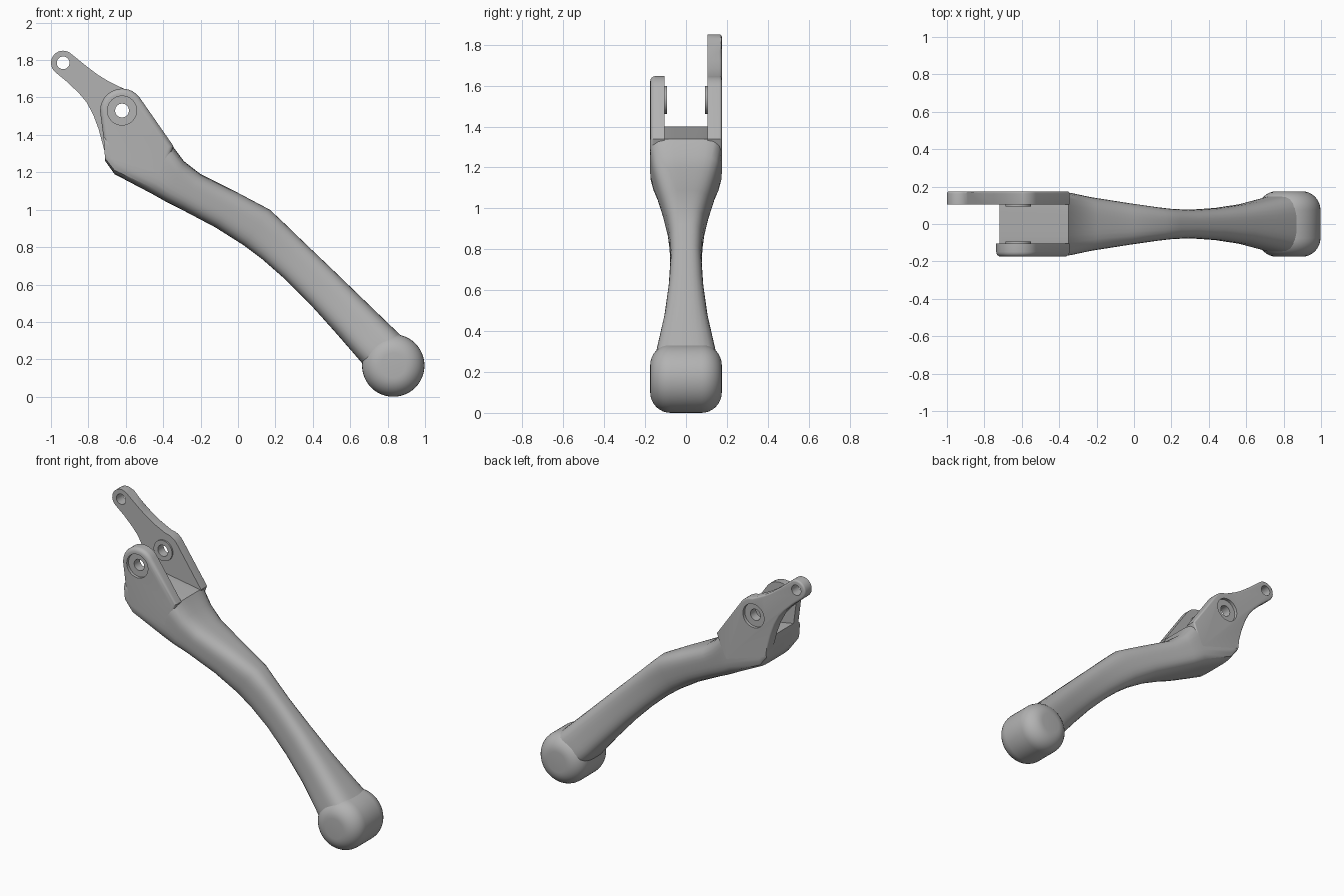
import bpy, bmesh
from math import sin, cos, radians, pi
from mathutils import Matrix

cube = bpy.data.objects.get("Cube")
if cube:
    bpy.data.objects.remove(cube)

metal = bpy.data.materials.new("grey metal")
metal.use_nodes = True
GREY = (0.45, 0.45, 0.45, 1)
metal.diffuse_color = GREY
metal.node_tree.nodes["Principled BSDF"].inputs["Base Color"].default_value = GREY

PIVOT = (-0.62, 1.53)
ARM_TIP = (-0.935, 1.785)


def finish(name, bm):
    bmesh.ops.recalc_face_normals(bm, faces=bm.faces)
    mesh = bpy.data.meshes.new(name)
    bm.to_mesh(mesh)
    bm.free()
    obj = bpy.data.objects.new(name, mesh)
    mesh.materials.append(metal)
    bpy.context.collection.objects.link(obj)
    return obj


def smooth(obj):
    bpy.ops.object.select_all(action="DESELECT")
    obj.select_set(True)
    bpy.context.view_layer.objects.active = obj
    bpy.ops.object.shade_smooth_by_angle(angle=radians(32))


def disc(name, centre, radius, y0, y1, bevel=0, sides=40):
    """Cylinder along y with optionally rounded rims."""
    bm = bmesh.new()
    place = Matrix.Translation((centre[0], (y0 + y1) / 2, centre[1])) @ Matrix.Rotation(pi / 2, 4, "X")
    bmesh.ops.create_cone(bm, cap_ends=True, segments=sides, radius1=radius, radius2=radius,
                          depth=abs(y1 - y0), matrix=place)
    if bevel:
        rims = [e for e in bm.edges if abs(e.verts[0].co.y - e.verts[1].co.y) < 1e-5]
        bmesh.ops.bevel(bm, geom=rims, offset=bevel, segments=8, profile=0.5, affect="EDGES")
    return finish(name, bm)


def cut(obj, cutter):
    mod = obj.modifiers.new("cut", "BOOLEAN")
    mod.operation, mod.solver, mod.object = "DIFFERENCE", "EXACT", cutter
    bpy.ops.object.select_all(action="DESELECT")
    bpy.context.view_layer.objects.active = obj
    obj.select_set(True)
    bpy.ops.object.modifier_apply(modifier=mod.name)
    bpy.data.objects.remove(cutter)


def arc(centre, radius, start, end, steps):
    angles = [radians(start + (end - start) * i / steps) for i in range(steps + 1)]
    return [(centre[0] + radius * cos(a), centre[1] + radius * sin(a)) for a in angles]


def cheek(name, outline, side, bevel):
    """Fork plate with a rounded outer rim, pivot hole, recess and inner boss."""
    inner, outer = 0.104 * side, 0.175 * side
    bm = bmesh.new()
    face = bm.faces.new([bm.verts.new((x, inner, z)) for x, z in outline])
    ext = bmesh.ops.extrude_face_region(bm, geom=[face])
    for v in ext["geom"]:
        if isinstance(v, bmesh.types.BMVert):
            v.co.y = outer
    rim = [e for e in bm.edges if all(abs(v.co.y - outer) < 1e-5 for v in e.verts)
           and max(v.co.z for v in e.verts) > 1.31]
    bmesh.ops.bevel(bm, geom=rim, offset=bevel, segments=4, profile=0.5, affect="EDGES")
    plate = finish(name, bm)
    cut(plate, disc("recess", PIVOT, 0.078, outer - 0.02 * side, outer + 0.05 * side))
    cut(plate, disc("bore", PIVOT, 0.037, 0.05 * side, 0.3 * side))
    boss = disc(name + "_boss", PIVOT, 0.068, inner - 0.01 * side, inner + 0.01 * side)
    cut(boss, disc("bore", PIVOT, 0.037, 0.05 * side, 0.3 * side))
    smooth(boss)
    return plate


# Handle and fork root: top point, bottom point, half width, squareness
sections = [
    (-0.72, 1.40, -0.71, 1.26, 0.175, 6), (-0.66, 1.39, -0.66, 1.19, 0.175, 6),
    (-0.35, 1.34, -0.46, 1.085, 0.175, 5), (-0.29, 1.26, -0.38, 1.04, 0.163, 4),
    (-0.20, 1.19, -0.30, 1.00, 0.145, 3.4), (0.00, 1.09, -0.12, 0.905, 0.115, 3),
    (0.17, 1.00, 0.03, 0.81, 0.091, 3), (0.25, 0.925, 0.13, 0.735, 0.081, 3),
    (0.35, 0.828, 0.25, 0.63, 0.076, 3), (0.50, 0.685, 0.39, 0.49, 0.086, 3),
    (0.65, 0.54, 0.52, 0.345, 0.107, 3), (0.80, 0.395, 0.62, 0.23, 0.138, 3.2),
    (0.90, 0.30, 0.68, 0.16, 0.158, 3.4), (0.955, 0.245, 0.76, 0.10, 0.168, 3.4),
    (0.99, 0.17, 0.85, 0.06, 0.16, 3)]
SIDES = 36
bm = bmesh.new()
rings = []
for tx, tz, bx, bz, half, power in sections:
    ring = []
    for i in range(SIDES):
        a = 2 * pi * i / SIDES
        c, s = cos(a), sin(a)
        r = (abs(c) ** power + abs(s) ** power) ** (-1 / power)
        t = (1 + r * s) / 2
        ring.append(bm.verts.new((bx + (tx - bx) * t, half * r * c, bz + (tz - bz) * t)))
    rings.append(ring)
for a, b in zip(rings, rings[1:]):
    for i in range(SIDES):
        j = (i + 1) % SIDES
        bm.faces.new((a[i], a[j], b[j], b[i]))
bm.faces.new(rings[0])
bm.faces.new(rings[-1])
smooth(finish("handle", bm))

# Rounded knob at the handle's end
smooth(disc("end_knob", (0.83, 0.167), 0.167, -0.175, 0.175, bevel=0.1, sides=48))

# Shared lower outline of both fork cheeks
root = [(-0.705, 1.28), (-0.42, 1.19), (-0.375, 1.26), (-0.345, 1.34)]

# Front cheek
front = root + arc(PIVOT, 0.117, 35, 185, 20)
smooth(cheek("front_cheek", front, -1, 0.026))

# Back cheek with its long arm
back = (root + arc(PIVOT, 0.117, 35, 85, 7)
        + [(-0.69, 1.685), (-0.75, 1.722), (-0.81, 1.767)]
        + arc(ARM_TIP, 0.065, 45, 230, 16)
        + [(-0.91, 1.68), (-0.85, 1.622), (-0.81, 1.575), (-0.775, 1.51), (-0.745, 1.43)])
plate = cheek("back_cheek", back, 1, 0.012)
cut(plate, disc("arm_hole", ARM_TIP, 0.034, 0.05, 0.3))
smooth(plate)
